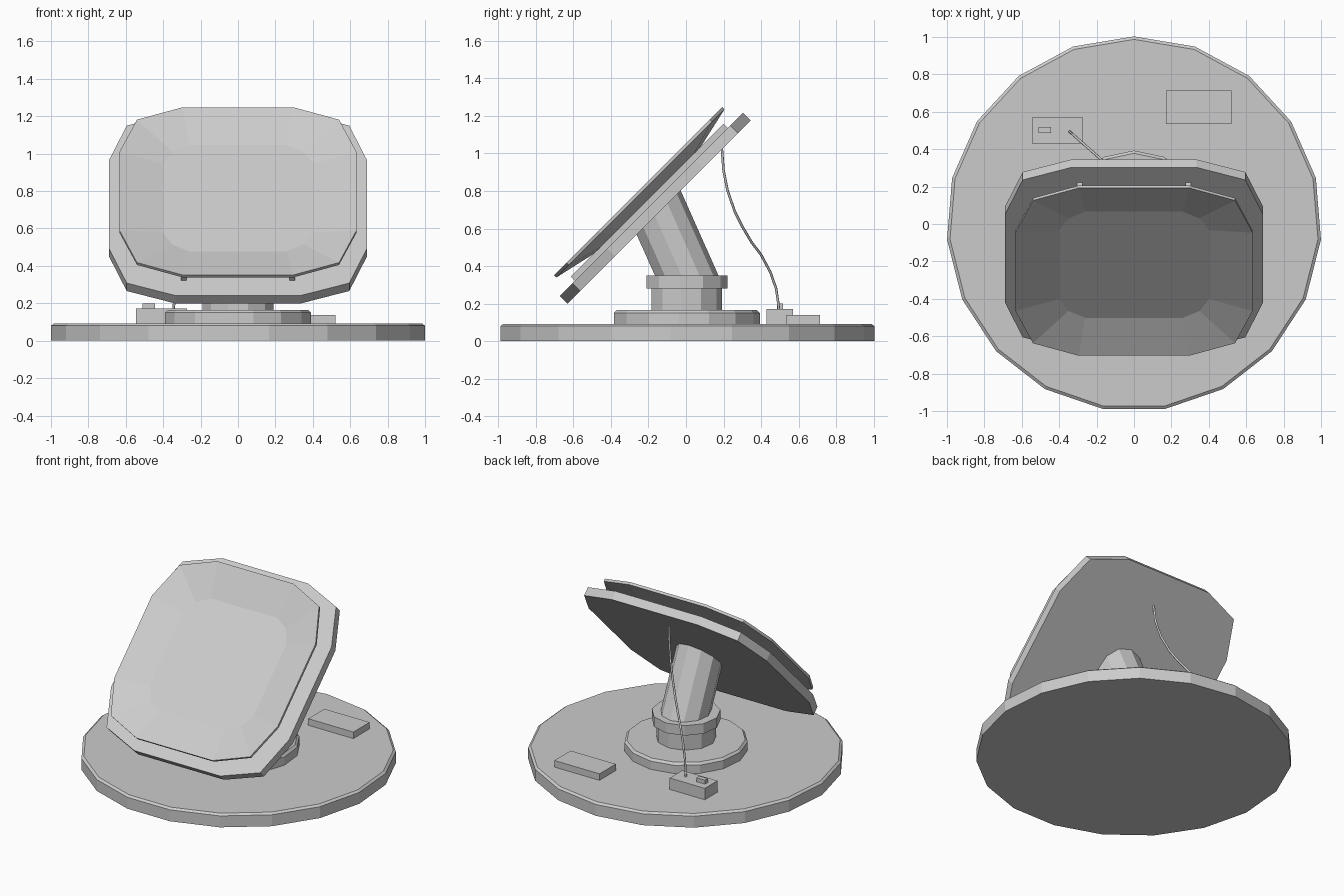
import bpy, bmesh, math
from mathutils import Vector, Matrix

if "Cube" in bpy.data.objects:
    bpy.data.objects.remove(bpy.data.objects["Cube"])


def add_object(name, bm, matrix=None):
    bmesh.ops.recalc_face_normals(bm, faces=bm.faces)
    mesh = bpy.data.meshes.new(name)
    bm.to_mesh(mesh)
    bm.free()
    obj = bpy.data.objects.new(name, mesh)
    if matrix:
        obj.matrix_world = matrix
    bpy.context.collection.objects.link(obj)
    return obj


def loft(name, rings, matrix=None):
    """Closed skin through equal-length rings of points, capped at both ends."""
    bm = bmesh.new()
    loops = [[bm.verts.new(p) for p in ring] for ring in rings]
    for a, b in zip(loops, loops[1:]):
        for i in range(len(a)):
            j = (i + 1) % len(a)
            bm.faces.new((a[i], a[j], b[j], b[i]))
    bm.faces.new(loops[0][::-1])
    bm.faces.new(loops[-1])
    return add_object(name, bm, matrix)


def ngon(r, z, n):
    """Regular polygon with a corner on +y."""
    return [Vector((r * math.sin(2 * math.pi * i / n), r * math.cos(2 * math.pi * i / n), z))
            for i in range(n)]


def lathe(name, profile, n):
    return loft(name, [ngon(r, z, n) for r, z in profile])


def box(name, lo, hi, matrix=None):
    x0, y0, z0 = lo
    x1, y1, z1 = hi
    rings = [[(x0, y0, z), (x1, y0, z), (x1, y1, z), (x0, y1, z)] for z in (z0, z1)]
    return loft(name, rings, matrix)


def rounded_square(half, flat, mid, w):
    """Twelve-sided rounded square: straight half length, corner point, height."""
    quarter = [(half, -flat), (half, flat), (mid, mid)]
    pts = []
    for k in range(4):
        c, s = round(math.cos(k * math.pi / 2)), round(math.sin(k * math.pi / 2))
        pts += [(c * x - s * y, s * x + c * y, w) for x, y in quarter]
    return pts


# round base, flange and stepped collar
lathe("base", [(1.003, 0), (1.003, .08), (.987, .092)], 19)
lathe("flange", [(.393, .085), (.393, .15), (.378, .165)], 15)
lathe("collar", [(.192, .16), (.192, .28), (.22, .28), (.22, .35)], 11)

# leaning neck, cut off along the tilted back plate
lean = math.radians(24)
axis = Vector((0, -math.sin(lean), math.cos(lean)))
tilt = Matrix.Rotation(lean, 3, 'X')
foot, head = [], []
for p in ngon(.158, 0, 11):
    q = tilt @ p + Vector((0, 0, .35))
    foot.append(q + axis * ((.30 - q.z) / axis.z))
    head.append(q + axis * ((.85 - (q.z - q.y)) / (axis.z - axis.y)))
loft("neck", [foot, head])

# frame of the tilted head: local z is the outward normal of the plate's front
panel = Matrix.Translation((0, -.185, .729)) @ Matrix.Rotation(math.radians(45), 4, 'X')

loft("back_plate", [rounded_square(.69, .333, .595, w) for w in (-.06, 0)], panel)

# two rails between the plate and the dish
for side, x in (("left", -.29), ("right", .29)):
    box(side + "_rail", (x - .015, -.575, -.005), (x + .015, .575, .032), panel)

# shallow dish with a flat middle
outer = (.634, .296, .54)
inner = (.402, .26, .35)
loft("dish", [rounded_square(*inner, .03), rounded_square(*outer, .082),
              rounded_square(*outer, .1), rounded_square(*inner, .046)], panel)

# control box, its switch and a second box
box("control_box", (-.545, .43, .085), (-.273, .57, .172))
box("switch", (-.51, .486, .165), (-.445, .518, .2))
box("power_box", (.17, .535, .085), (.52, .715, .138))

# cable from the back plate down to the control box
path = [(.19, 1.04), (.20, .91), (.222, .80), (.26, .69), (.30, .61), (.35, .526),
        (.40, .46), (.45, .366), (.48, .28), (.492, .20), (.495, .16)]
curve = bpy.data.curves.new("cable", 'CURVE')
curve.dimensions = '3D'
curve.bevel_depth = .007
curve.bevel_resolution = 1
curve.use_fill_caps = True
spline = curve.splines.new('POLY')
spline.points.add(len(path) - 1)
for point, (y, z) in zip(spline.points, path):
    point.co = (-.345 * (y - .19) / .305, y, z, 1)
bpy.context.collection.objects.link(bpy.data.objects.new("cable", curve))
